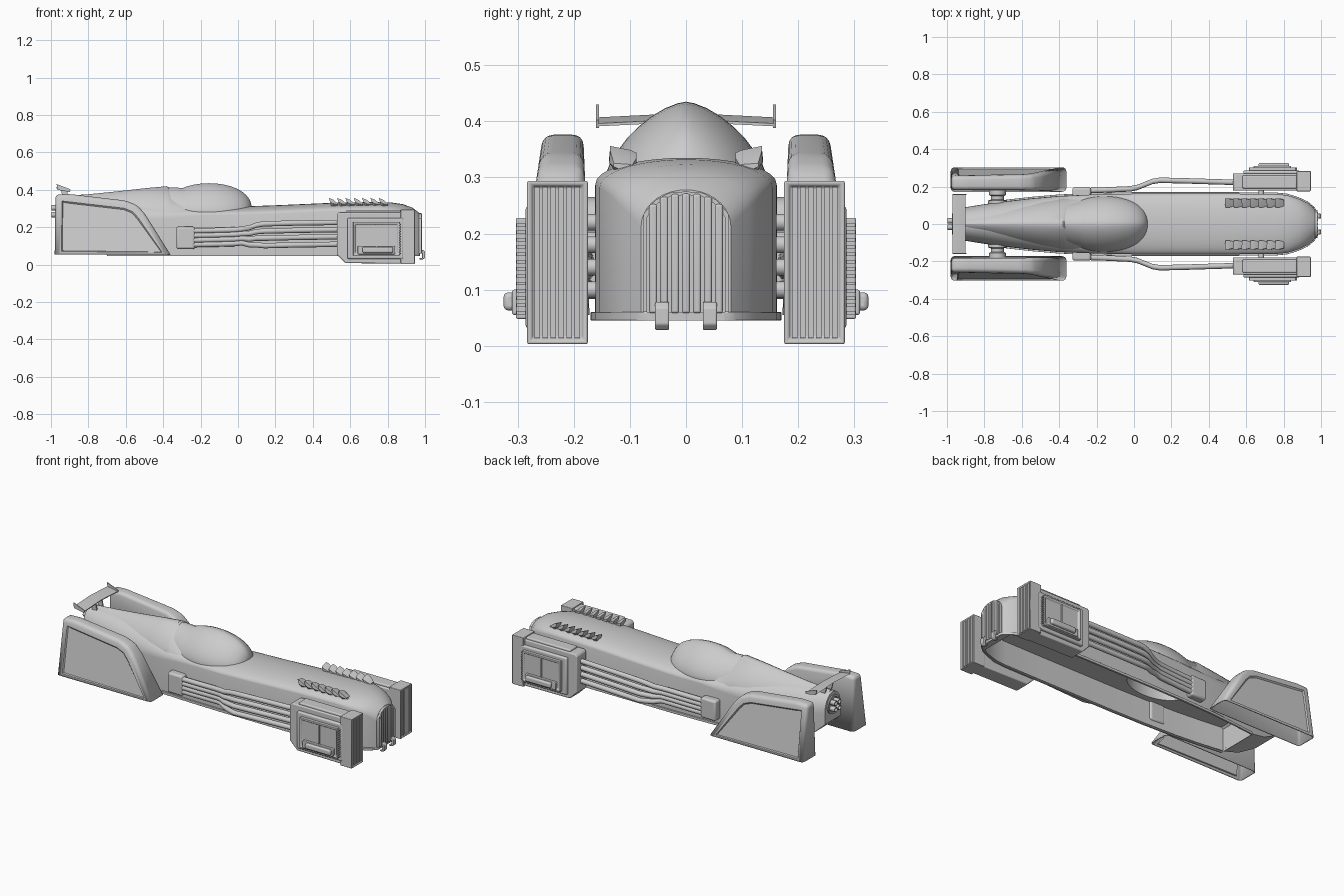
import bpy, bmesh, math
from mathutils import Vector

if "Cube" in bpy.data.objects:
    bpy.data.objects.remove(bpy.data.objects["Cube"])


def finish(bm, name, mirror=False, bevel=0.0, solid=0.0):
    if not solid:
        bmesh.ops.recalc_face_normals(bm, faces=bm.faces)
    me = bpy.data.meshes.new(name)
    bm.to_mesh(me)
    bm.free()
    ob = bpy.data.objects.new(name, me)
    bpy.context.collection.objects.link(ob)
    if bevel:
        m = ob.modifiers.new("bevel", 'BEVEL')
        m.width, m.segments, m.limit_method = bevel, 3, 'ANGLE'
    if solid:
        m = ob.modifiers.new("shell", 'SOLIDIFY')
        m.thickness, m.offset = solid, -1
    if mirror:
        ob.modifiers.new("mirror", 'MIRROR').use_axis = (False, True, False)
    return ob


def inset(bm, direction, thick, depth):
    bmesh.ops.recalc_face_normals(bm, faces=bm.faces)
    bm.normal_update()
    d = Vector(direction).normalized()
    f = max((f for f in bm.faces if f.normal.dot(d) > .98), key=lambda f: f.calc_area())
    bmesh.ops.inset_region(bm, faces=[f], thickness=thick, depth=0)
    bmesh.ops.inset_region(bm, faces=[f], thickness=abs(depth), depth=depth)


def loft(name, rings, **kw):
    bm = bmesh.new()
    vs = [[bm.verts.new(p) for p in r] for r in rings]
    for a, b in zip(vs, vs[1:]):
        for i in range(len(a)):
            j = (i + 1) % len(a)
            bm.faces.new((a[i], a[j], b[j], b[i]))
    bm.faces.new(vs[0])
    bm.faces.new(vs[-1])
    return finish(bm, name, **kw)


def box(name, lo, hi, ins=None, **kw):
    bm = bmesh.new()
    bmesh.ops.create_cube(bm, size=1)
    for v in bm.verts:
        v.co = [(a + b) / 2 + c * (b - a) for a, b, c in zip(lo, hi, v.co)]
    if ins:
        inset(bm, *ins)
    return finish(bm, name, **kw)


def prism(name, pts, y0, y1, **kw):
    return loft(name, [[(x, y0, z) for x, z in pts], [(x, y1, z) for x, z in pts]], **kw)


def circle(c, r, axis, n=14):
    out = []
    for k in range(n):
        u, v = r * math.cos(k * math.tau / n), r * math.sin(k * math.tau / n)
        out.append((c[0], c[1] + u, c[2] + v) if axis == 'x' else (c[0] + u, c[1], c[2] + v))
    return out


def section(x, w, zt, zb, sh, e=2.0, n=9):
    # body cross-section: flat floor, upright sides, rounded shoulders
    half = [(w, zb)]
    for k in range(n + 1):
        a = k / n * math.pi / 2
        half.append((w * math.cos(a) ** (2 / e), zt - sh + sh * math.sin(a) ** (2 / e)))
    half[-1] = (0, zt)
    return [(x, y, z) for y, z in half] + [(x, -y, z) for y, z in half[-2::-1]]


# main hull
hull = [(-.965, .075, .36, .19, .1), (-.9, .09, .362, .13, .12), (-.8, .106, .362, .075, .13),
        (-.7, .12, .36, .052, .13), (-.55, .137, .352, .05, .12), (-.4, .15, .335, .05, .09),
        (-.2, .158, .312, .05, .05), (0, .162, .31, .05, .045), (.2, .162, .317, .05, .045),
        (.5, .162, .33, .05, .045), (.75, .161, .335, .05, .045), (.82, .154, .332, .05, .05),
        (.88, .135, .323, .05, .055), (.93, .112, .306, .05, .06), (.967, .08, .278, .05, .065)]
body = loft("hull", [section(*s) for s in hull])

# recessed underside, with the cockpit opening cut above it
well = loft("well_cutter", [[(x, y * (w - .008), z) for y, z in ((-1, 0), (1, 0), (1, .19), (-1, .19))]
                            for x, w, *_ in hull[3:-1]])
hole = loft("hole_cutter", [[(-.16 + x * 1.6, y, z) for x, _, y in circle((0, 0, 0), .115, 'y', 32)]
                            for z in (.1, .275)])
bpy.context.view_layer.objects.active = body
for cut in (well, hole):
    m = body.modifiers.new("opening", 'BOOLEAN')
    m.operation, m.object, m.solver = 'DIFFERENCE', cut, 'EXACT'
    bpy.ops.object.modifier_apply(modifier="opening")
    bpy.data.objects.remove(cut)

# sill lip around the bottom of the hull
ring = [(x, w + .008) for x, w, *_ in hull if x > -.75] + [(.974, .075)]
ring = ring + [(x, -w) for x, w in reversed(ring)]
bm = bmesh.new()
loops = [[bm.verts.new((x, y * k, z)) for x, y in ring]
         for k, z in ((.93, .045), (1, .045), (1, .06), (.93, .06))]
for a, b in zip(loops, loops[1:] + loops[:1]):
    for i in range(len(a)):
        j = (i + 1) % len(a)
        bm.faces.new((a[i], a[j], b[j], b[i]))
finish(bm, "sill_lip", bevel=.003)

# teardrop canopy and the tapering spine behind it
rings = [section(x, w, zt, .3, zt - .31, 1.5) for x, w, zt in
         [(-.64, .01, .39), (-.56, .035, .396), (-.48, .062, .401), (-.42, .085, .406), (-.36, .108, .413)]]
for k in range(7, 24):
    t = -math.cos(k / 24 * math.pi)
    s = math.sqrt(1 - t * t)
    x = -.155 + t * .23
    rings.append(section(x, .148 * s ** .8, .285 + .15 * s ** .8, .275, .15 * s ** .8, 1.55))
loft("canopy", rings)
loft("spine", [section(x, w, zt, .25, zt - .27, 1.5) for x, w, zt in
               [(-.95, .05, .366), (-.8, .075, .376), (-.65, .1, .391), (-.5, .122, .408),
                (-.38, .138, .419), (-.36, .138, .404), (-.28, .14, .36), (-.2, .135, .32)]])

# nose grille: arch frame and upright bars
def arch(y):
    return .275 - .035 * (abs(y) / .072) ** 3


ys = [-.076, -.072, -.055, -.03, 0, .03, .055, .072, .076]
outer = [(-.076, .06)] + [(y, arch(y)) for y in ys] + [(.076, .06)]
inner = [(y * .92, z - (.006 if z > .1 else 0)) for y, z in outer]
loft("grille_frame", [[(x, y, z) for y, z in outer + inner[::-1]] for x in (.93, .98)])
for i in range(-3, 4):
    y = i * .0195
    box("grille_bar", (.95, y - .007, .058), (.984, y + .007, arch(y) - .004), bevel=.004)

# tow hooks
prism("tow_hook", [(.95, .062), (.985, .062), (.985, .035), (.97, .035), (.97, .028), (.99, .028),
                   (1.0, .038), (1.0, .068), (.99, .078), (.95, .078)], .03, .055, mirror=True, bevel=.003)

# hood scoops
for i in range(7):
    x = .487 + i * .0445
    quad = [(.09, .31), (.088, .344), (.1, .349), (.135, .356), (.137, .335), (.12, .31)]
    loft("hood_scoop", [[(x + (.352 - z) * .3, y, z) for y, z in quad],
                        [(x + .022, y, z - .009) for y, z in quad],
                        [(x + .048, .113 + (y - .113) * .7, .315 + (z - .315) * .25) for y, z in quad]],
         mirror=True)

# rear fenders: sloped rounded outer wall, recessed panel, open underneath
side = [(-.98, .055), (-.976, .374), (-.9, .377), (-.6, .342), (-.54, .318), (-.5, .275), (-.362, .055)]
bm = bmesh.new()
a = [bm.verts.new((x, .172 + .04 * max(0, z - .1), z)) for x, z in side]
b = [bm.verts.new((x, .303 - .15 * (z - .055), z)) for x, z in side]
for i in range(len(a)):
    j = (i + 1) % len(a)
    bm.faces.new((a[i], a[j], b[j], b[i]))
bm.faces.new(a)
bm.faces.new(b)
bmesh.ops.recalc_face_normals(bm, faces=bm.faces)
bm.normal_update()
edges = [e for e in bm.edges if all(f.normal.z > -.9 for f in e.link_faces)]
bmesh.ops.bevel(bm, geom=edges, offset=.02, segments=4, profile=.5, affect='EDGES')
inset(bm, (0, 1, .15), .022, -.007)
bmesh.ops.delete(bm, geom=[f for f in bm.faces if f.normal.z < -.95], context='FACES')
finish(bm, "rear_fender", mirror=True, solid=.006)

# rear axle with collars
loft("rear_axle", [circle((-.73, y, .22), r, 'y', 20) for y, r in
                   [(.05, .05), (.125, .05), (.13, .035), (.15, .035), (.155, .045), (.18, .045)]], mirror=True)

# rear wing, end plates and posts
foil = [(-.97, .008), (-.955, .009), (-.90, -.002), (-.9, -.007), (-.955, .002)]
loft("rear_wing", [[(x, y, z + zc) for x, z in foil] for y, zc in ((-.158, .398), (0, .406), (.158, .398))])
prism("wing_end_plate", [(-.97, .43), (-.955, .425), (-.895, .402), (-.9, .388), (-.965, .4)],
      .155, .16, mirror=True)
prism("wing_post", [(-.95, .41), (-.915, .4), (-.9, .33), (-.93, .33)], .025, .033, mirror=True)

# tail nozzle and its little jets
loft("tail_nozzle", [circle((x, 0, .285), r, 'x', 20) for x, r in
                     [(-.94, .055), (-.972, .055), (-.972, .045), (-.96, .04)]])
for i in range(4):
    q = i * math.pi / 2 + math.pi / 4
    c = (.024 * math.cos(q), .285 + .026 * math.sin(q))
    loft("tail_jet", [circle((x, *c), r, 'x', 12) for x, r in
                      [(-.94, .013), (-.998, .015), (-.998, .011), (-.975, .01)]])

# exhaust boxes and side pipes
box("pipe_box", (-.33, .14, .083), (-.23, .196, .203), mirror=True, bevel=.012)
for z0, z1 in ((.18, .222), (.155, .183), (.13, .145), (.106, .105)):
    path = [(-.27, .178, z0), (-.15, .182, z0 + .002), (-.02, .188, z0 + .006), (.02, .196, z0 + .01),
            (.06, .212, z0 * .6 + z1 * .4), (.1, .228, z0 * .25 + z1 * .75), (.14, .234, z1 - .004),
            (.3, .23, z1), (.56, .222, z1 + .004)]
    loft("side_pipe", [circle(p, .0145, 'x') for p in path], mirror=True)

# front pods
prism("pod_body", [(.528, .055), (.575, .008), (.88, .005), (.88, .28), (.54, .28), (.528, .268)],
      .178, .27, mirror=True, bevel=.006)
box("pod_top_plate", (.58, .19, .27), (.87, .26, .292), mirror=True, bevel=.006)
box("pod_front", (.87, .175, .003), (.945, .283, .294), ins=((1, 0, 0), .009, -.008), mirror=True, bevel=.004)
for i in range(6):
    y = .1935 + i * .0143
    box("pod_bar", (.925, y - .005, .014), (.943, y + .005, .283), mirror=True)
box("pod_side_frame", (.585, .26, .03), (.885, .286, .25), mirror=True, bevel=.008)
box("pod_window", (.615, .275, .048), (.865, .303, .228), ins=((0, 1, 0), .014, -.008), mirror=True, bevel=.003)
box("pod_mullion", (.738, .29, .06), (.744, .301, .216), mirror=True)
for i in range(13):
    z = .056 + i * .013
    box("pod_slat", (.855, .282, z), (.872, .302, z + .006), mirror=True)
prism("pod_step", [(.64, .055), (.84, .055), (.84, .1), (.64, .1)], .29, .31, mirror=True, bevel=.004)
prism("pod_tab", [(.665, .063), (.83, .063), (.83, .095), (.665, .095)], .3, .325, mirror=True, bevel=.008)

# front struts between hull and pods
for z in (.1, .14, .18, .22):
    loft("front_strut", [circle((.68, y, z), .015, 'y') for y in (.158, .19)], mirror=True)

# smooth shading with sharp creases
bpy.ops.object.select_all(action='SELECT')
bpy.context.view_layer.objects.active = body
bpy.ops.object.shade_smooth_by_angle(angle=math.radians(35))
